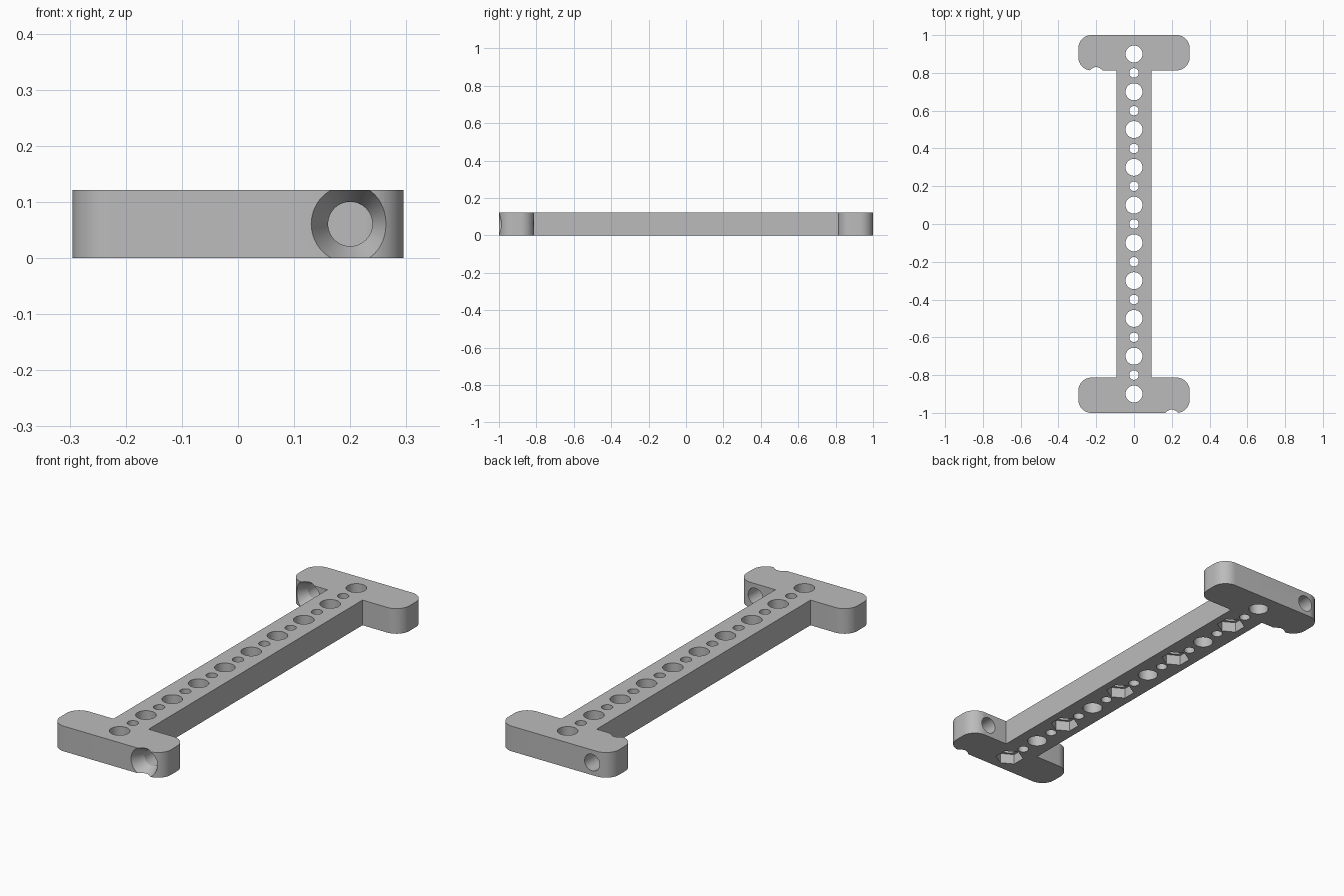
import bpy, bmesh, math
from mathutils import Matrix, Vector

cube = bpy.data.objects.get("Cube")
if cube:
    bpy.data.objects.remove(cube, do_unlink=True)

HEIGHT = 0.121
END_X, BAR_X = 0.295, 0.0935     # half widths of the end plates and the bar
END_Y, INNER_Y = 1.0, 0.813      # outer and inner edges of the end plates
CORNER = 0.07

grey = bpy.data.materials.new("plain_grey")
grey.use_nodes = True
grey.diffuse_color = (0.5, 0.5, 0.5, 1)
grey.node_tree.nodes["Principled BSDF"].inputs["Base Color"].default_value = (0.5, 0.5, 0.5, 1)


def make_object(name, bm):
    bmesh.ops.recalc_face_normals(bm, faces=bm.faces)
    mesh = bpy.data.meshes.new(name)
    bm.to_mesh(mesh)
    bm.free()
    mesh.materials.append(grey)
    obj = bpy.data.objects.new(name, mesh)
    bpy.context.collection.objects.link(obj)
    return obj


def add_prism(bm, x, y, z0, z1, radius, sides, turn=0):
    place = Matrix.Translation((x, y, (z0 + z1) / 2)) @ Matrix.Rotation(turn, 4, 'Z')
    bmesh.ops.create_cone(bm, cap_ends=True, segments=sides, radius1=radius,
                          radius2=radius, depth=z1 - z0, matrix=place)


def add_turned(bm, origin, profile, sides=64):
    """Closed solid turned about the y axis from (distance, radius) pairs."""
    rings = []
    for d, r in profile:
        angles = [2 * math.pi * i / sides for i in range(sides)]
        rings.append([bm.verts.new(origin + Vector((r * math.cos(a), d, r * math.sin(a))))
                      for a in angles])
    for a, b in zip(rings, rings[1:]):
        for i in range(sides):
            j = (i + 1) % sides
            bm.faces.new((a[i], a[j], b[j], b[i]))
    bm.faces.new(rings[0])
    bm.faces.new(rings[-1])


def cut(target, name, bm):
    cutter = make_object(name, bm)
    cutter.hide_render = True
    mod = target.modifiers.new(name, 'BOOLEAN')
    mod.operation = 'DIFFERENCE'
    mod.solver = 'EXACT'
    mod.object = cutter
    bpy.context.view_layer.objects.active = target
    bpy.ops.object.modifier_apply(modifier=name)
    bpy.data.objects.remove(cutter, do_unlink=True)


# Body: a bar with a rounded plate across each end
quarter = [(BAR_X, INNER_Y)]
for cy, start in ((INNER_Y + CORNER, -90), (END_Y - CORNER, 0)):
    for i in range(13):
        a = math.radians(start + 7.5 * i)
        quarter.append((END_X - CORNER + CORNER * math.cos(a), cy + CORNER * math.sin(a)))
half = quarter + [(-x, y) for x, y in reversed(quarter)]
outline = half + [(-x, -y) for x, y in half]
bm = bmesh.new()
base = bm.faces.new([bm.verts.new((x, y, 0)) for x, y in outline])
top = bmesh.ops.extrude_face_region(bm, geom=[base])["geom"]
bmesh.ops.translate(bm, vec=(0, 0, HEIGHT),
                    verts=[v for v in top if isinstance(v, bmesh.types.BMVert)])
body = make_object("mounting_bar", bm)

# Alternating large and small holes along the bar
bm = bmesh.new()
for i in range(-9, 10):
    add_prism(bm, 0, i * 0.1, -0.1, 0.3, 0.045 if i % 2 else 0.025, 48)
cut(body, "bar_holes", bm)

# Hexagonal nut pockets under every second large hole
bm = bmesh.new()
for i in range(5):
    add_prism(bm, 0, -0.9 + 0.4 * i, -0.1, 0.05, 0.064, 6)
cut(body, "nut_pockets", bm)

# Countersunk screw holes through the end plates, opening to the front
bm = bmesh.new()
for x, y in ((0.2, -END_Y), (-0.2, INNER_Y)):
    add_turned(bm, Vector((x, y, HEIGHT / 2)),
               [(-0.02, 0.0795), (0.06, 0.0395), (0.3, 0.0395)])
cut(body, "screw_holes", bm)

bpy.ops.object.select_all(action='DESELECT')
body.select_set(True)
bpy.context.view_layer.objects.active = body
bpy.ops.object.shade_smooth_by_angle(angle=math.radians(25))
